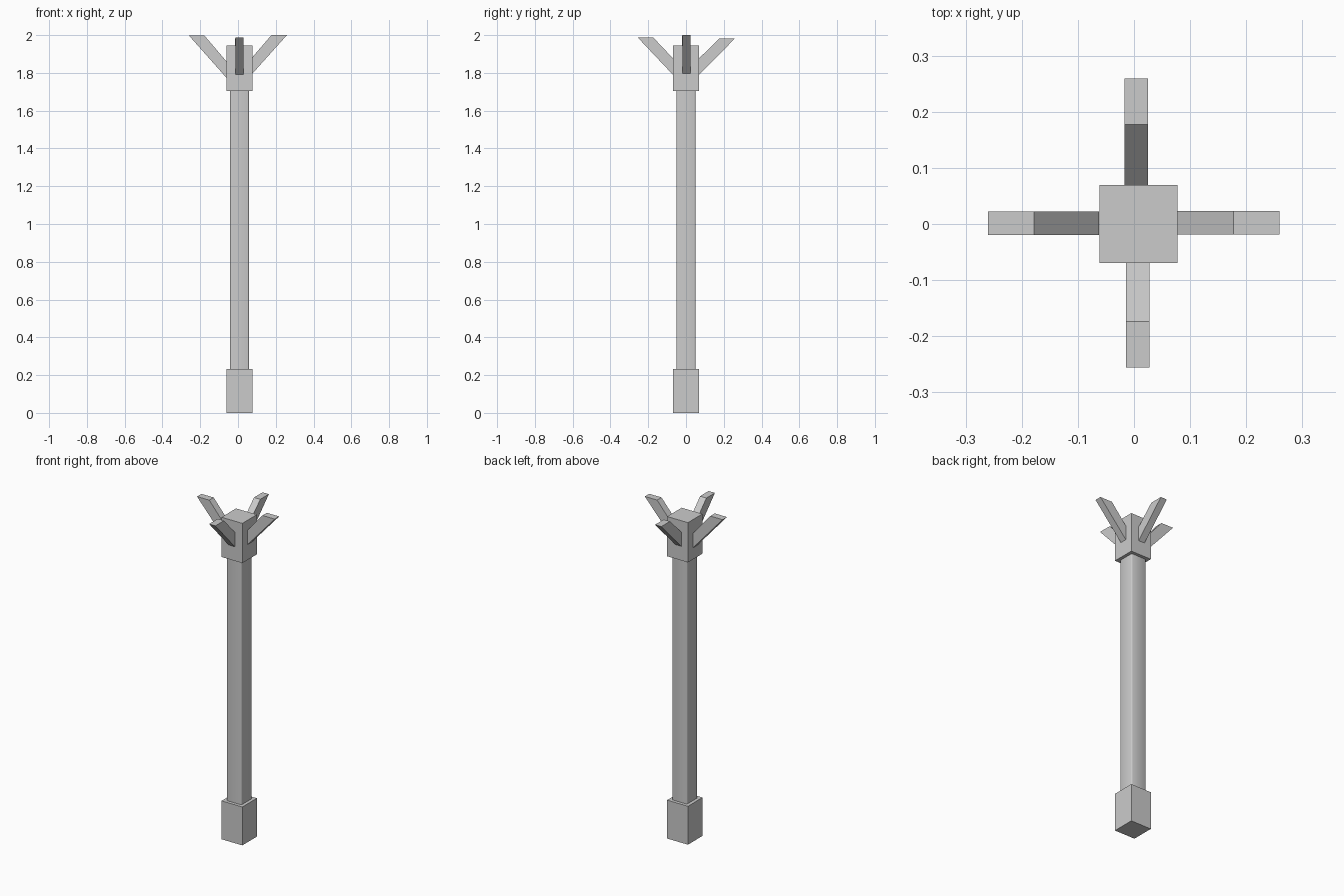
import bpy
import bmesh
from mathutils import Matrix

old = bpy.data.objects.get("Cube")
if old:
    bpy.data.objects.remove(old, do_unlink=True)

# One plain grey for the whole model
grey = bpy.data.materials.new("plain_grey")
grey.use_nodes = True
COLOUR = (0.6, 0.6, 0.6, 1)
grey.diffuse_color = COLOUR
grey.node_tree.nodes["Principled BSDF"].inputs["Base Color"].default_value = COLOUR

CENTRE_X = 0.008


def finish(name, bm):
    bmesh.ops.recalc_face_normals(bm, faces=bm.faces)
    mesh = bpy.data.meshes.new(name)
    bm.to_mesh(mesh)
    bm.free()
    mesh.materials.append(grey)
    obj = bpy.data.objects.new(name, mesh)
    bpy.context.collection.objects.link(obj)
    return obj


def block(name, width, z0, z1, bevel=0):
    bm = bmesh.new()
    bmesh.ops.create_cube(bm, size=1)
    bmesh.ops.scale(bm, vec=(width, width, z1 - z0), verts=bm.verts)
    bmesh.ops.translate(bm, vec=(CENTRE_X, 0, (z0 + z1) / 2), verts=bm.verts)
    if bevel:
        upright = [e for e in bm.edges
                   if abs(e.verts[0].co.z - e.verts[1].co.z) > 0.1]
        bmesh.ops.bevel(bm, geom=upright, offset=bevel, segments=2,
                        profile=0.5, affect='EDGES')
    return finish(name, bm)


def prong(name, turn, root, root_z, tip, tip_z, side):
    """Slanted bar with a level tip, leaning out along +x, then turned."""
    profile = [(root, root_z), (tip, tip_z),
               (tip - 0.082, tip_z), (root, root_z + 0.087)]
    bm = bmesh.new()
    face = bm.faces.new([bm.verts.new((x, side - 0.021, z)) for x, z in profile])
    new = bmesh.ops.extrude_face_region(bm, geom=[face])["geom"]
    bmesh.ops.translate(bm, vec=(0, 0.042, 0),
                        verts=[v for v in new if isinstance(v, bmesh.types.BMVert)])
    bmesh.ops.rotate(bm, cent=(0, 0, 0), verts=bm.verts,
                     matrix=Matrix.Rotation(turn * 1.5707963, 3, 'Z'))
    finish(name, bm)


# Foot, shaft and head
block("foot", 0.139, 0, 0.232)
shaft = block("shaft", 0.1, 0.232, 1.705, bevel=0.006)
block("head", 0.139, 1.705, 1.945)

# Soften the narrow corners of the shaft
bpy.ops.object.select_all(action='DESELECT')
shaft.select_set(True)
bpy.context.view_layer.objects.active = shaft
bpy.ops.object.shade_smooth_by_angle(angle=0.87)

# Four prongs flaring from the head
prong("left_prong", 0, 0.077, 1.797, 0.259, 2.0, 0.002)
prong("back_prong", 1, 0.069, 1.79, 0.259, 1.982, -0.004)
prong("right_prong", 2, 0.062, 1.775, 0.26, 1.998, -0.001)
prong("front_prong", 3, 0.069, 1.79, 0.256, 1.988, 0.007)
